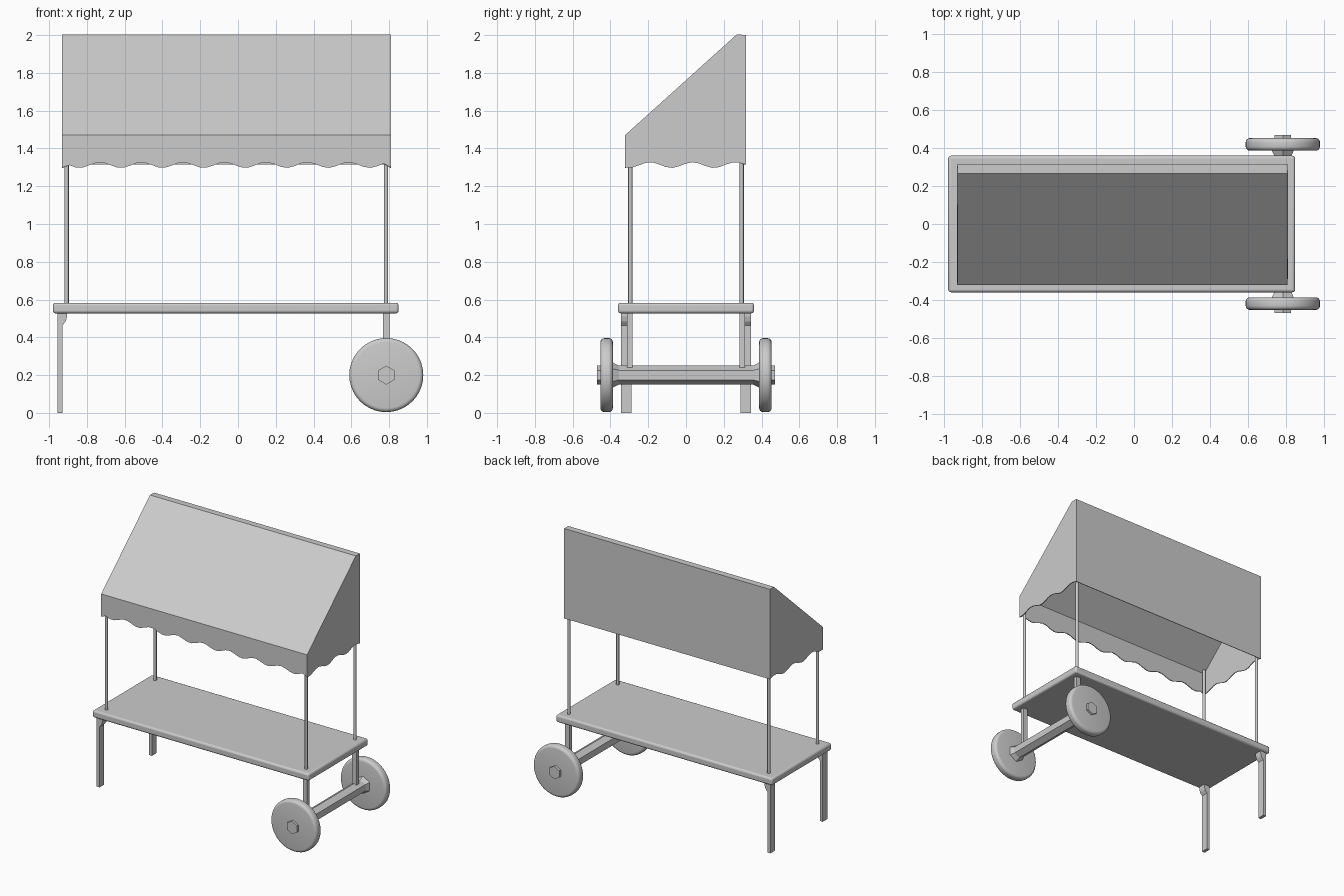
import bpy, bmesh, math

if "Cube" in bpy.data.objects:
    bpy.data.objects.remove(bpy.data.objects["Cube"])

def finish(name, bm):
    bmesh.ops.recalc_face_normals(bm, faces=bm.faces)
    me = bpy.data.meshes.new(name)
    bm.to_mesh(me)
    bm.free()
    ob = bpy.data.objects.new(name, me)
    bpy.context.collection.objects.link(ob)
    return ob

def smooth(ob):
    bpy.ops.object.select_all(action='DESELECT')
    ob.select_set(True)
    bpy.context.view_layer.objects.active = ob
    bpy.ops.object.shade_smooth_by_angle(angle=math.radians(35))

def box(name, x, y, z, bevel=0.0):
    bm = bmesh.new()
    bmesh.ops.create_cube(bm, size=1)
    for v in bm.verts:
        v.co = [r[0] + (c + 0.5) * (r[1] - r[0]) for c, r in zip(v.co, (x, y, z))]
    ob = finish(name, bm)
    if bevel:
        m = ob.modifiers.new("round", 'BEVEL')
        m.width, m.segments = bevel, 3
    return ob

def lathe_y(name, profile, n, cx, cz):
    """Closed solid round the y axis; profile is (radius, y), first vertex on top."""
    bm = bmesh.new()
    rings = [[bm.verts.new((cx + r * math.sin(2 * math.pi * i / n), y,
                            cz + r * math.cos(2 * math.pi * i / n))) for i in range(n)]
             for r, y in profile]
    for a, b in zip(rings, rings[1:]):
        for i in range(n):
            j = (i + 1) % n
            bm.faces.new((a[i], a[j], b[j], b[i]))
    bm.faces.new(rings[0])
    bm.faces.new(rings[-1])
    return finish(name, bm)

def prism_y(name, profile, y0, y1):
    bm = bmesh.new()
    a, b = [[bm.verts.new((x, y, z)) for x, z in profile] for y in (y0, y1)]
    bm.faces.new(a)
    bm.faces.new(b)
    for i in range(len(a)):
        j = (i + 1) % len(a)
        bm.faces.new((a[i], a[j], b[j], b[i]))
    return finish(name, bm)

# Table top
smooth(box("table_top", (-0.98, 0.85), (-0.36, 0.36), (0.527, 0.583), 0.014))

# Hexagonal axle
AX, AZ = 0.785, 0.2
lathe_y("axle", [(0.05, -0.47), (0.05, 0.47)], 6, AX, AZ)

for s, side in ((-1, "front"), (1, "back")):
    # Wheels with rounded rims, and a flared collar on the inner side
    w, R, b = 0.033, 0.196, 0.022
    half = [(R - b + b * math.sin(t), w - b + b * math.cos(t))
            for t in [k * math.pi / 8 for k in range(5)]]
    prof = [(r, s * 0.42 + y) for r, y in half] + [(r, s * 0.42 - y) for r, y in reversed(half)]
    smooth(lathe_y(side + "_wheel", prof, 40, AX, AZ))
    lathe_y(side + "_collar", [(0.05, s * 0.355), (0.068, s * 0.39)], 6, AX, AZ)
    # Struts from table to axle
    box(side + "_strut", (0.768, 0.803), (s * 0.298 - 0.015, s * 0.298 + 0.015), (0.215, 0.535))
    # Legs with a bracket at the top
    leg = [(-0.955, 0), (-0.93, 0), (-0.93, 0.462), (-0.912, 0.485), (-0.905, 0.51),
           (-0.905, 0.535), (-0.955, 0.535)]
    prism_y(side + "_leg", leg, s * 0.316 - 0.028, s * 0.316 + 0.028)
    # Slim poles that hold the canopy
    top = 1.48 if s < 0 else 1.97
    for x, end in ((-0.907, "left"), (0.784, "right")):
        bm = bmesh.new()
        bmesh.ops.create_cone(bm, cap_ends=True, segments=12, radius1=0.011, radius2=0.011,
                              depth=top - 0.57)
        bmesh.ops.translate(bm, verts=bm.verts, vec=(x, s * 0.295, (top + 0.57) / 2))
        smooth(finish(f"{side}_{end}_pole", bm))

# Canopy: sloped roof, plain back, wavy front and sides
X0, X1, Y0, Y1 = -0.93, 0.808, -0.32, 0.315
bm = bmesh.new()

def wave(t, peak, period):
    return 1.312 + 0.015 * math.cos(2 * math.pi * (t - peak) / period)

def V(x, y, z):
    return bm.verts.new((x, y, z))

corner = {(x, y): V(x, y, 1.298 if y == Y0 else 1.315) for x in (X0, X1) for y in (Y0, Y1)}
eave = [V(x, Y0, 1.47) for x in (X0, X1)]
ridge_f = [V(x, 0.268, 2.0) for x in (X0, X1)]
ridge_b = [V(x, Y1, 2.0) for x in (X0, X1)]
nf, ns = 48, 18
xs = [X0 + (X1 - X0) * i / nf for i in range(1, nf)]
ys = [Y0 + (Y1 - Y0) * i / ns for i in range(1, ns)]
hem = [V(x, Y0, wave(x, -0.73, 0.2195)) for x in xs]
bm.faces.new([corner[X0, Y0]] + hem + [corner[X1, Y0], eave[1], eave[0]])
for i, x in enumerate((X0, X1)):
    hem = [V(x, y, wave(y, -0.19, 0.225)) for y in ys]
    bm.faces.new([corner[x, Y0]] + hem + [corner[x, Y1], ridge_b[i], ridge_f[i], eave[i]])
bm.faces.new((eave[0], eave[1], ridge_f[1], ridge_f[0]))
bm.faces.new((ridge_f[0], ridge_f[1], ridge_b[1], ridge_b[0]))
bm.faces.new((ridge_b[0], ridge_b[1], corner[X1, Y1], corner[X0, Y1]))
canopy = finish("canopy", bm)
m = canopy.modifiers.new("cloth", 'SOLIDIFY')
m.thickness, m.offset = 0.006, 0
